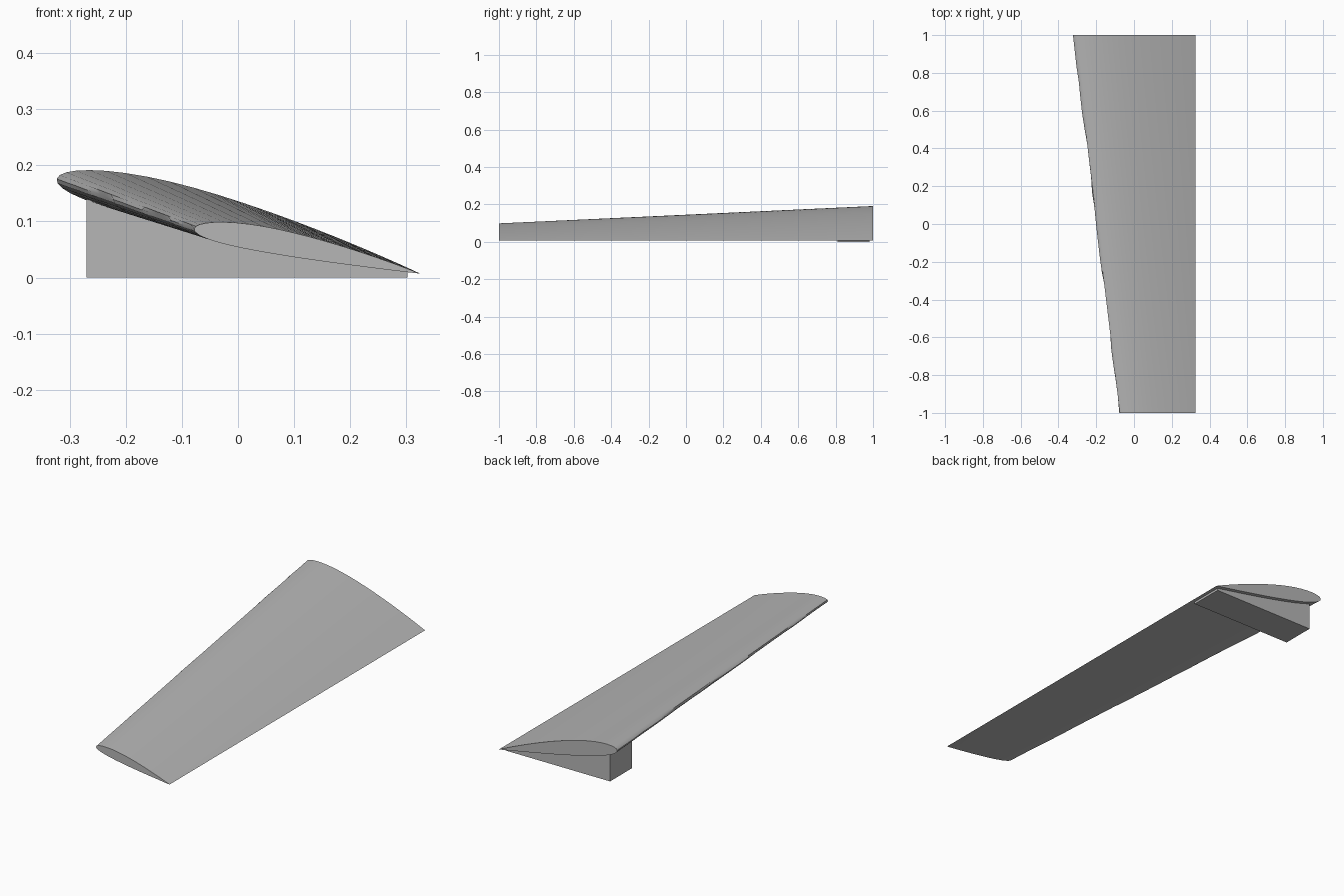
import bpy, bmesh, math, random
from mathutils import Vector

if "Cube" in bpy.data.objects:
    bpy.data.objects.remove(bpy.data.objects["Cube"], do_unlink=True)

random.seed(4)
grey = bpy.data.materials.new("light_grey")
grey.use_nodes = True
colour = (0.47, 0.47, 0.47, 1)
grey.diffuse_color = colour
grey.node_tree.nodes["Principled BSDF"].inputs["Base Color"].default_value = colour


def airfoil(steps=22, thick=0.11, camber=0.015, peak=0.4):
    """Unit chord outline: trailing edge, over the top, round the nose, back underneath."""
    def point(t, side):
        half = 5 * thick * (0.2969 * math.sqrt(t) - 0.126 * t - 0.3516 * t**2
                            + 0.2843 * t**3 - 0.1036 * t**4)
        span = peak if t < peak else 1 - peak
        mid = camber * (1 - ((t - peak) / span) ** 2)
        return t, mid + side * half
    ts = [(1 - math.cos(math.pi * i / steps)) / 2 for i in range(steps + 1)]
    return [point(t, 1) for t in reversed(ts)] + [point(t, -1) for t in ts[1:-1]]


def finish(bm, name):
    bmesh.ops.recalc_face_normals(bm, faces=bm.faces)
    mesh = bpy.data.meshes.new(name)
    bm.to_mesh(mesh)
    bm.free()
    obj = bpy.data.objects.new(name, mesh)
    mesh.materials.append(grey)
    bpy.context.collection.objects.link(obj)
    return obj


# Tapered, twisted wing with a slightly rough nose
bm = bmesh.new()
outline = airfoil()
tail = Vector((0.325, 0, 0.007))
root_nose, tip_nose = Vector((-0.323, 0, 0.176)), Vector((-0.078, 0, 0.087))
sections = 24
rings = []
for s in range(sections + 1):
    f = s / sections
    nose = root_nose.lerp(tip_nose, f)
    chord = tail - nose
    up = Vector((-chord.z, 0, chord.x))
    rough = random.uniform(-0.003, 0.006) if 0 < s < sections else 0
    ring = []
    for t, h in outline:
        p = nose + chord * t + up * h
        if t < 0.04 and h < 0.005:
            p += chord.normalized() * rough * (1 - t / 0.04)
        p.y = 1 - 2 * f
        ring.append(bm.verts.new(p))
    rings.append(ring)
count = len(outline)
for a, b in zip(rings, rings[1:]):
    for i in range(count):
        j = (i + 1) % count
        bm.faces.new((a[i], a[j], b[j], b[i]))
bm.faces.new(rings[0])
bm.faces.new(rings[-1])
wing = finish(bm, "wing")
bpy.ops.object.select_all(action="DESELECT")
wing.select_set(True)
bpy.context.view_layer.objects.active = wing
bpy.ops.object.shade_smooth_by_angle(angle=math.radians(30))

# Wedge stand under the root
bm = bmesh.new()
profile = [(-0.27, 0), (0.302, 0), (0.302, 0.012), (-0.27, 0.153)]
face = bm.faces.new([bm.verts.new((x, 0.81, z)) for x, z in profile])
ext = bmesh.ops.extrude_face_region(bm, geom=[face])
bmesh.ops.translate(bm, vec=(0, 0.17, 0),
                    verts=[v for v in ext["geom"] if isinstance(v, bmesh.types.BMVert)])
finish(bm, "stand")
